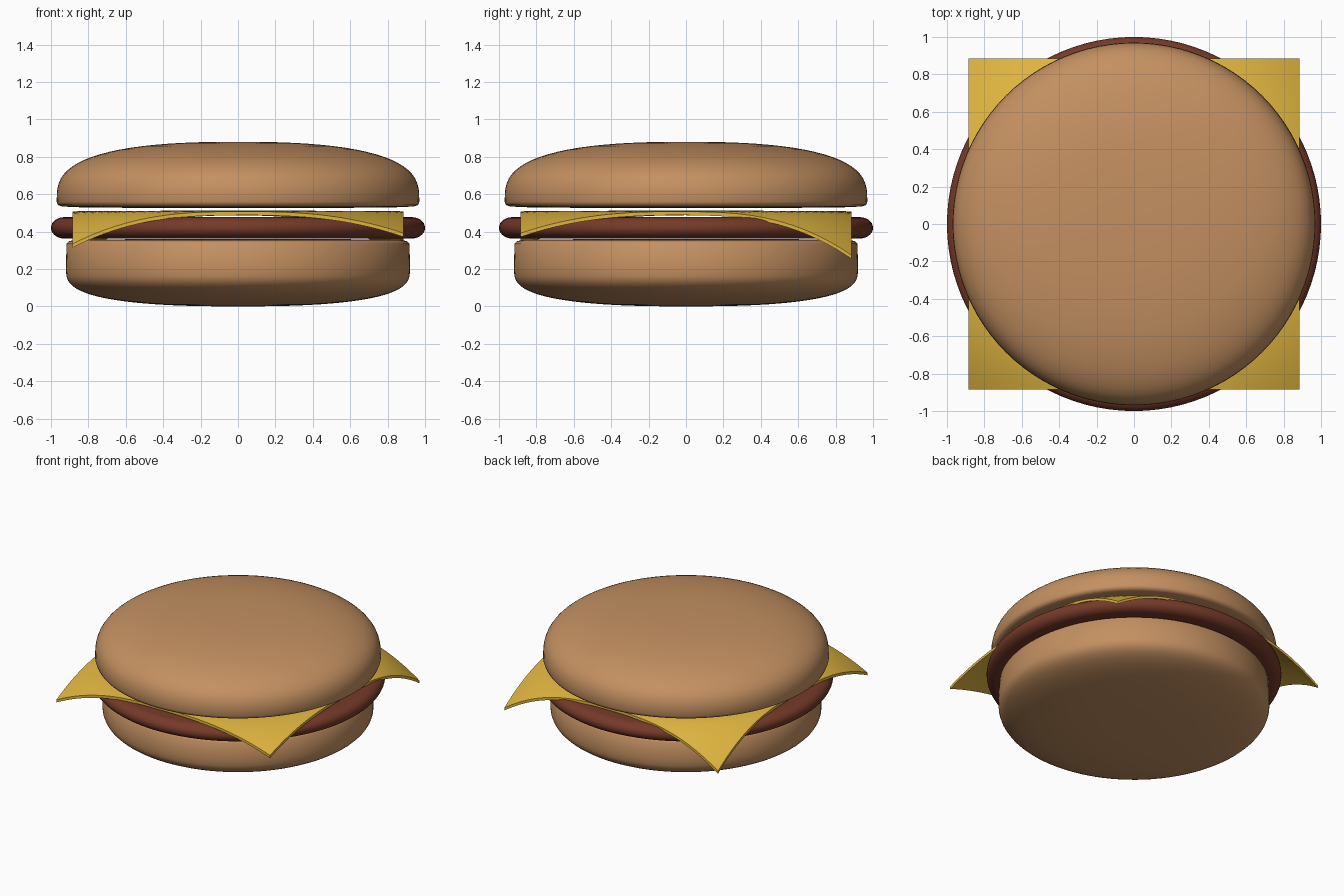
import bpy, bmesh
from math import sin, cos, pi, hypot

if "Cube" in bpy.data.objects:
    bpy.data.objects.remove(bpy.data.objects["Cube"])


def material(name, rgb):
    m = bpy.data.materials.new(name)
    m.diffuse_color = (*rgb, 1)
    m.use_nodes = True
    m.node_tree.nodes["Principled BSDF"].inputs["Base Color"].default_value = m.diffuse_color
    return m


def add_object(name, bm, mat, angle):
    bmesh.ops.recalc_face_normals(bm, faces=bm.faces)
    mesh = bpy.data.meshes.new(name)
    bm.to_mesh(mesh)
    bm.free()
    mesh.materials.append(mat)
    ob = bpy.data.objects.new(name, mesh)
    bpy.context.collection.objects.link(ob)
    bpy.ops.object.select_all(action='DESELECT')
    ob.select_set(True)
    bpy.context.view_layer.objects.active = ob
    bpy.ops.object.shade_smooth_by_angle(angle=angle)
    return ob


def lathe(name, profile, mat, steps=96):
    # Spin an (r, z) profile around the z axis
    bm = bmesh.new()
    verts = [bm.verts.new((r, 0, z)) for r, z in profile]
    edges = [bm.edges.new(p) for p in zip(verts, verts[1:])]
    bmesh.ops.spin(bm, geom=verts + edges, cent=(0, 0, 0), axis=(0, 0, 1),
                   angle=2 * pi, steps=steps)
    bmesh.ops.remove_doubles(bm, verts=bm.verts, dist=1e-4)
    return add_object(name, bm, mat, 0.9)


def dome(radius, height, base, n=20):
    # Superellipse quarter from rim to centre; negative height hangs down
    pts = []
    for i in range(n + 1):
        a = pi / 2 * i / n
        r = radius * max(cos(a), 0) ** 0.8 if i < n else 0
        pts.append((r, base + height * sin(a) ** (2 / 3)))
    return pts


bread = material("bread", (0.55, 0.28, 0.12))
meat = material("meat", (0.18, 0.042, 0.022))
yellow = material("yellow", (0.74, 0.46, 0.05))

# Buns
lathe("top_bun", [(0, 0.525), (0.5, 0.526), (0.85, 0.53), (0.94, 0.534), (0.963, 0.542)]
      + dome(0.97, 0.32, 0.56), bread)
lathe("bottom_bun", [(0, 0.36), (0.5, 0.36), (0.8, 0.357), (0.88, 0.354), (0.905, 0.348),
                     (0.917, 0.335)] + dome(0.92, -0.2, 0.2), bread)

# Patty with a rounded rim
rim = [(0.93 + 0.07 * cos(a), 0.42 + 0.057 * sin(a))
       for a in (-pi / 2 + pi * i / 14 for i in range(15))]
lathe("patty", [(0, 0.363)] + rim + [(0, 0.477)], meat)

# Cheese slice with corners drooping by different amounts
droop = {(True, True): 0.235, (False, True): 0.235,
         (False, False): 0.175, (True, False): 0.118}
half, start = 0.885, 0.86
bm = bmesh.new()
bmesh.ops.create_grid(bm, x_segments=40, y_segments=40, size=half)
for v in bm.verts:
    r = hypot(v.co.x, v.co.y)
    t = max(0, (r - start) / (half * 2 ** 0.5 - start))
    v.co.z = 0.513 - 0.004 * min(r, 1) - droop[v.co.x > 0, v.co.y > 0] * t ** 1.6
ext = bmesh.ops.extrude_face_region(bm, geom=bm.faces[:], use_keep_orig=True)
for v in ext["geom"]:
    if isinstance(v, bmesh.types.BMVert):
        v.co.z -= 0.02
add_object("cheese_slice", bm, yellow, 0.6)
